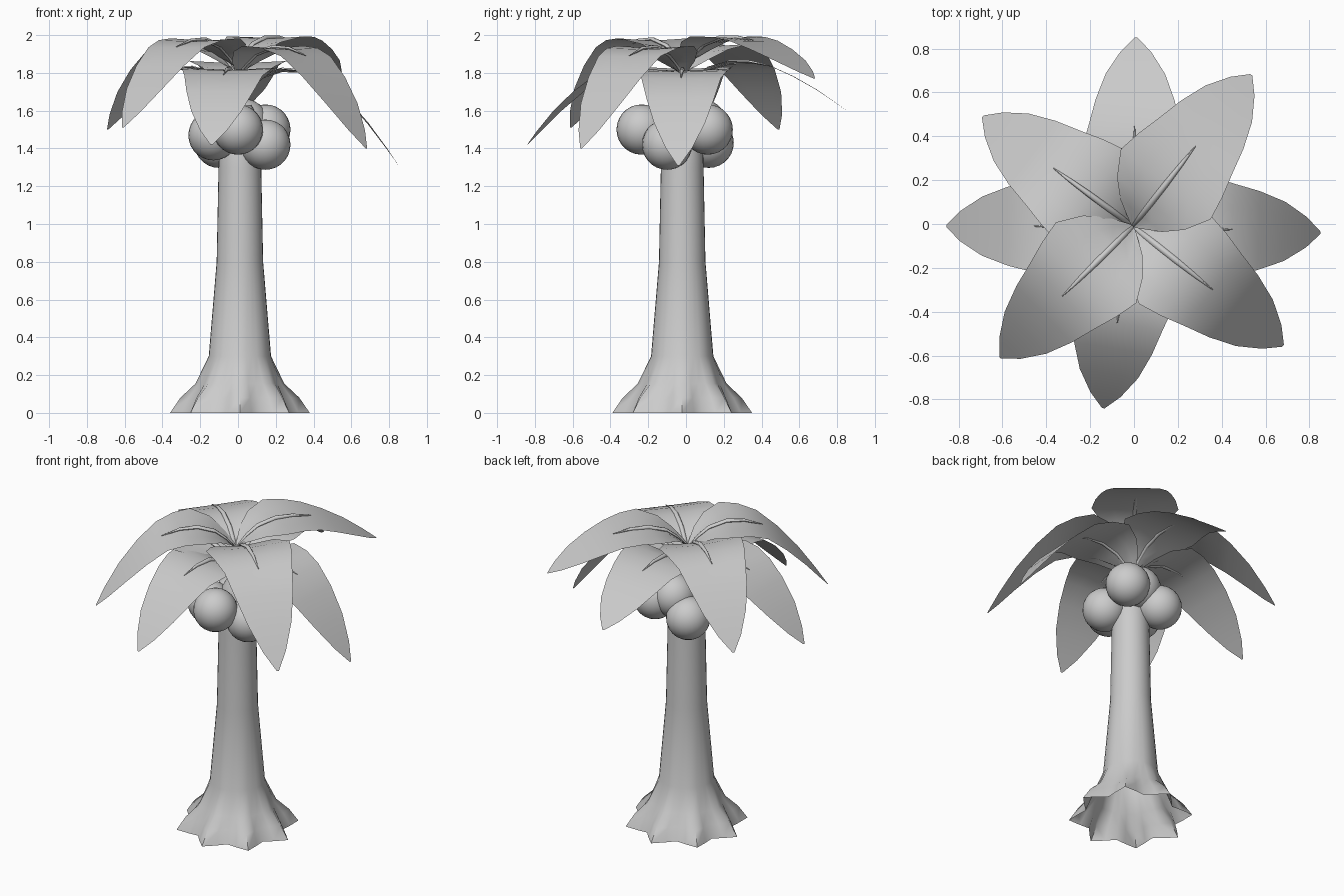
import bpy, bmesh
from math import sin, cos, pi, atan2, hypot

old = bpy.data.objects.get("Cube")
if old:
    bpy.data.objects.remove(old, do_unlink=True)

# One plain colour for every part
GREY = (0.6, 0.6, 0.6, 1)
mat = bpy.data.materials.new("plain grey")
mat.use_nodes = True
mat.diffuse_color = GREY
mat.node_tree.nodes["Principled BSDF"].inputs["Base Color"].default_value = GREY

CX, CY = 0.01, -0.02      # trunk axis
HX, HY = -0.005, -0.01    # hub where the fronds meet


def finish(name, bm, angle=60):
    bmesh.ops.recalc_face_normals(bm, faces=bm.faces)
    mesh = bpy.data.meshes.new(name)
    bm.to_mesh(mesh)
    bm.free()
    mesh.materials.append(mat)
    obj = bpy.data.objects.new(name, mesh)
    bpy.context.collection.objects.link(obj)
    bpy.ops.object.select_all(action='DESELECT')
    obj.select_set(True)
    bpy.context.view_layer.objects.active = obj
    bpy.ops.object.shade_smooth_by_angle(angle=angle * pi / 180)
    return obj


def bridge(bm, rows, closed):
    for a, b in zip(rows, rows[1:]):
        n = len(a)
        for i in range(n if closed else n - 1):
            j = (i + 1) % n
            bm.faces.new((a[i], a[j], b[j], b[i]))


# Trunk: height, radius at root tips, radius between roots
profile = [(0, 0.37, 0.28), (0.08, 0.315, 0.25), (0.155, 0.235, 0.215),
           (0.3, 0.165, 0.165), (0.8, 0.123, 0.123), (1.3, 0.113, 0.113),
           (1.55, 0.105, 0.105), (1.63, 0.06, 0.06)]
bm = bmesh.new()
rows = []
for z, tip, valley in profile:
    row = []
    for i in range(32):
        a = 2 * pi * i / 32
        k = (0, 0.6, 1, 0.6)[i % 4]
        r = tip + (valley - tip) * k
        row.append(bm.verts.new((CX + r * cos(a), CY + r * sin(a), z)))
    rows.append(row)
bridge(bm, rows, True)
bm.faces.new(rows[-1])
finish("trunk", bm)

# Coconuts clustered round the top of the trunk
nuts = [(0, -0.235, 1.5), (0.145, -0.1, 1.42), (0.145, 0.115, 1.5),
        (-0.13, -0.11, 1.47), (-0.1, 0.12, 1.43), (0.03, 0.08, 1.53)]
for i, pos in enumerate(nuts):
    bm = bmesh.new()
    bmesh.ops.create_uvsphere(bm, u_segments=24, v_segments=14, radius=0.133)
    bmesh.ops.translate(bm, verts=bm.verts, vec=pos)
    finish(f"coconut_{i + 1}", bm)

# Frond stations: distance out, half width, rise to the crest, share of the droop
stations = [(0, 0.012, -0.17, 0), (0.06, 0.12, -0.1, 0), (0.13, 0.195, -0.045, 0),
            (0.24, 0.26, -0.01, 0), (0.35, 0.24, 0, 0.03), (0.46, 0.21, 0, 0.1),
            (0.58, 0.18, 0, 0.3), (0.7, 0.135, 0, 0.56), (0.8, 0.07, 0, 0.82),
            (0.865, 0.006, 0, 1)]


def frond(name, tip_x, tip_y, crest, tip_z):
    dx, dy = tip_x - HX, tip_y - HY
    reach = hypot(dx, dy)
    a = atan2(dy, dx)
    s = reach / stations[-1][0]

    def place(u, v, z):
        return (HX + u * cos(a) - v * sin(a), HY + u * sin(a) + v * cos(a), z)

    # Blade
    bm = bmesh.new()
    rows, spine = [], []
    for u, w, rise, droop in stations:
        z = crest + rise - droop * (crest - tip_z)
        lift = 0.025 * max(0, 1 - u / 0.5)
        spine.append((u * s, z))
        rows.append([bm.verts.new(place(u * s, w * t, z + lift * abs(t)))
                     for t in (-1, -0.5, 0, 0.5, 1)])
    bridge(bm, rows, False)
    finish(name + "_blade", bm)

    # Tapered stem along the inner half of the blade
    bm = bmesh.new()
    rows = []
    for (u, z), r in zip(spine, (0.008, 0.012, 0.014, 0.014, 0.01, 0.002)):
        rows.append([bm.verts.new(place(u, r * cos(k * pi / 3),
                                        z + 0.006 + r * sin(k * pi / 3)))
                     for k in range(6)])
    bridge(bm, rows, True)
    bm.faces.new(rows[0])
    bm.faces.new(rows[-1])
    finish(name + "_stem", bm)


# Lower tier on the axes, upper tier on the diagonals
frond("front_frond", -0.14, -0.84, 1.825, 1.42)
frond("right_frond", -0.855, -0.01, 1.83, 1.41)
frond("left_frond", 0.85, -0.04, 1.82, 1.31)
frond("back_frond", 0.01, 0.85, 1.86, 1.6)
frond("front_right_frond", -0.61, -0.61, 1.98, 1.51)
frond("front_left_frond", 0.68, -0.555, 1.94, 1.4)
frond("back_left_frond", 0.535, 0.68, 1.99, 1.77)
frond("back_right_frond", -0.69, 0.49, 1.95, 1.5)
